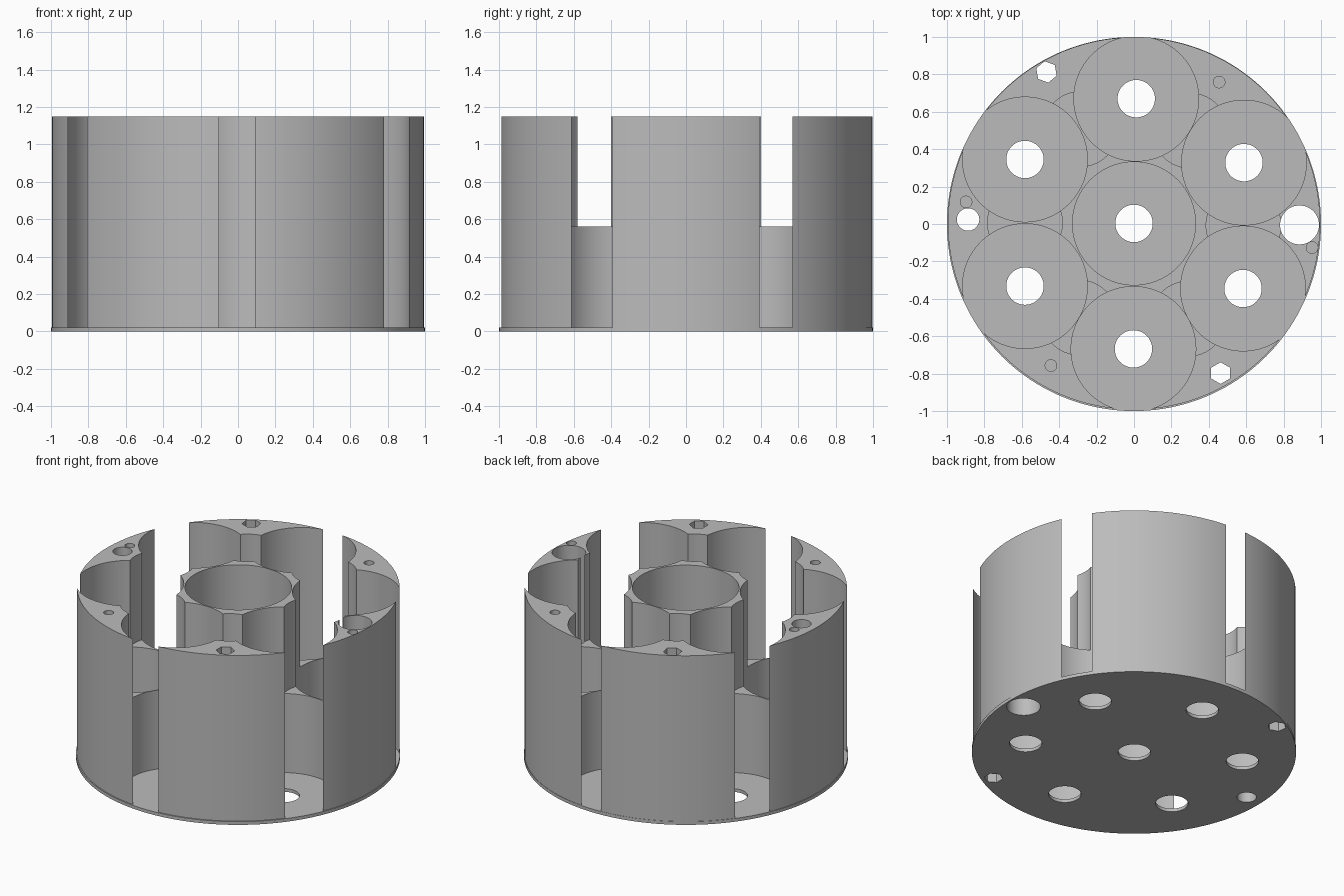
import bpy
from math import pi

cube = bpy.data.objects.get("Cube")
if cube:
    bpy.data.objects.remove(cube, do_unlink=True)

FLOOR, WEB_TOP, TOP = 0.022, 0.56, 1.15
CELL_R = 0.3335

grey = bpy.data.materials.new("plain grey")
grey.use_nodes = True
colour = (0.5, 0.5, 0.5, 1)
grey.diffuse_color = colour
grey.node_tree.nodes["Principled BSDF"].inputs["Base Color"].default_value = colour


def cylinder(name, x, y, r, z0, z1, sides=64, turn=0.0):
    bpy.ops.mesh.primitive_cylinder_add(
        vertices=sides, radius=r, depth=z1 - z0,
        location=(x, y, (z0 + z1) / 2), rotation=(0, 0, turn))
    obj = bpy.context.object
    obj.name = name
    obj.data.materials.append(grey)
    return obj


def drill(target, x, y, r, z0, z1, sides=64, turn=0.0):
    """Cut a round or hexagonal hole and discard the cutter."""
    cutter = cylinder("cutter", x, y, r, z0, z1, sides, turn)
    cutter.hide_render = True
    mod = target.modifiers.new("hole", "BOOLEAN")
    mod.operation, mod.solver, mod.object = "DIFFERENCE", "EXACT", cutter
    bpy.context.view_layer.objects.active = target
    bpy.ops.object.modifier_apply(modifier=mod.name)
    bpy.data.objects.remove(cutter, do_unlink=True)


# Outer cells in order around the ring, then the middle one
ring = [(0.588, 0.328), (0.012, 0.67), (-0.583, 0.345),
        (-0.583, -0.332), (-0.003, -0.668), (0.583, -0.345)]
middle = (0, 0.003)

body = cylinder("holder_body", 0, 0.003, 0.995, FLOOR, TOP, 160)
base = cylinder("base_plate", 0, 0, 1.0, 0, FLOOR, 160)

# Cell bores, with a smaller contact hole under each
for x, y in ring:
    drill(body, x, y, CELL_R, -0.1, TOP + 0.1, 96)
drill(body, *middle, 0.329, -0.1, TOP + 0.1, 96)
for x, y in ring + [middle]:
    drill(base, x, y, 0.1, -0.1, 0.1)

# Openings in the upper half where neighbouring cells meet
for (ax, ay), (bx, by) in zip(ring, ring[1:] + ring[:1]):
    drill(body, (ax + bx) / 2, (ay + by) / 2, 0.2, WEB_TOP, TOP + 0.1)

# Wire passages and hexagonal bolt holes through both parts
through = [(0.885, -0.005, 0.104, 64, 0), (-0.887, 0.024, 0.06, 48, 0),
           (-0.468, 0.813, 0.058, 6, pi / 18), (0.463, -0.797, 0.058, 6, 0)]
for part in (body, base):
    for x, y, r, sides, turn in through:
        drill(part, x, y, r, -0.1, TOP + 0.1, sides, turn)

# Blind screw holes in the rim
for x, y in [(0.455, 0.759), (-0.898, 0.118), (0.952, -0.126), (-0.444, -0.757)]:
    drill(body, x, y, 0.031, 0.8, TOP + 0.1, 32)

# Smooth round walls, sharp rims
for part in (body, base):
    bpy.ops.object.select_all(action="DESELECT")
    part.select_set(True)
    bpy.context.view_layer.objects.active = part
    bpy.ops.object.shade_smooth_by_angle(angle=pi / 7)
